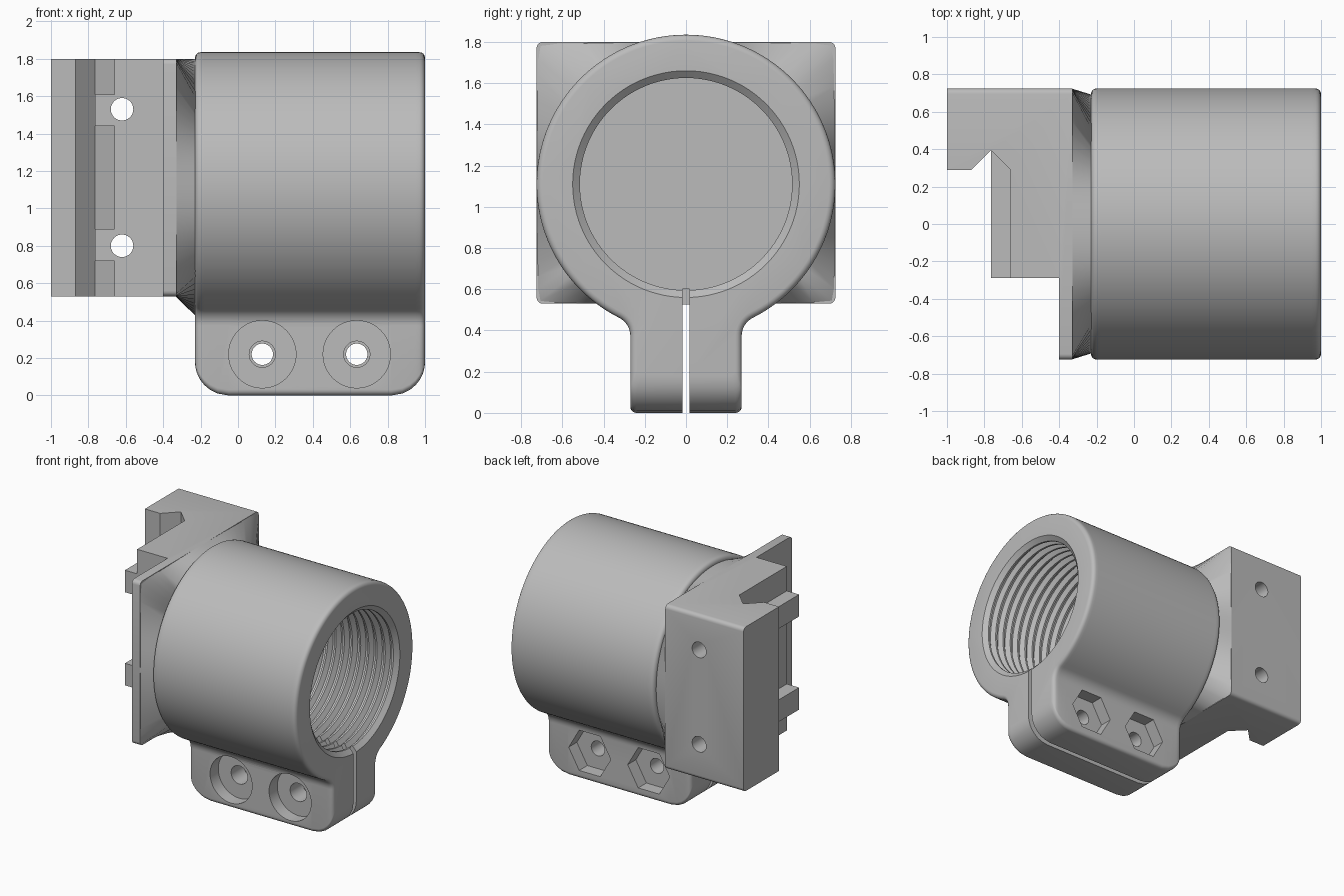
import bpy, bmesh
from math import sin, cos, pi, sqrt, atan2, radians
from mathutils import Matrix

if "Cube" in bpy.data.objects:
    bpy.data.objects.remove(bpy.data.objects["Cube"])

grey = bpy.data.materials.new("plain grey")
grey.use_nodes = True
grey.diffuse_color = (0.5, 0.5, 0.5, 1)
grey.node_tree.nodes["Principled BSDF"].inputs["Base Color"].default_value = (0.5, 0.5, 0.5, 1)

AXIS_Z = 1.11              # height of the tube axis
RADIUS = 0.725             # tube outer radius
X0, X1 = -0.23, 1.0        # tube ends
Z_LOW, Z_HIGH = 0.53, 1.80   # mount block height range


def finish(name, bm):
    bmesh.ops.recalc_face_normals(bm, faces=bm.faces)
    mesh = bpy.data.meshes.new(name)
    bm.to_mesh(mesh)
    bm.free()
    mesh.materials.append(grey)
    obj = bpy.data.objects.new(name, mesh)
    bpy.context.collection.objects.link(obj)
    return obj


def loft(name, rings):
    """Skin a list of equal-length point rings and cap both ends."""
    bm = bmesh.new()
    loops = [[bm.verts.new(p) for p in ring] for ring in rings]
    n = len(loops[0])
    for a, b in zip(loops, loops[1:]):
        for i in range(n):
            j = (i + 1) % n
            bm.faces.new((a[i], a[j], b[j], b[i]))
    bm.faces.new(loops[0])
    bm.faces.new(loops[-1])
    return finish(name, bm)


def box(name, low, high):
    bm = bmesh.new()
    bmesh.ops.create_cube(bm, size=1)
    for v in bm.verts:
        v.co = [lo if c < 0 else hi for c, lo, hi in zip(v.co, low, high)]
    return finish(name, bm)


def prism_y(name, x, z, radius, y0, y1, sides=48):
    """Prism along y; a six-sided one has points left and right."""
    bm = bmesh.new()
    place = (Matrix.Translation((x, (y0 + y1) / 2, z))
             @ Matrix.Rotation(pi / 2, 4, 'X') @ Matrix.Rotation(pi / 2, 4, 'Z'))
    bmesh.ops.create_cone(bm, cap_ends=True, segments=sides, radius1=radius,
                          radius2=radius, depth=y1 - y0, matrix=place)
    return finish(name, bm)


def circle_x(x, r, n=96):
    return [(x, r * cos(2 * pi * i / n), AXIS_Z + r * sin(2 * pi * i / n)) for i in range(n)]


def cut(obj, cutters):
    for c in cutters:
        c.hide_render = True
        mod = obj.modifiers.new("cut", 'BOOLEAN')
        mod.operation, mod.solver, mod.object = 'DIFFERENCE', 'EXACT', c
    bpy.context.view_layer.update()
    graph = bpy.context.evaluated_depsgraph_get()
    mesh = bpy.data.meshes.new_from_object(obj.evaluated_get(graph))
    obj.modifiers.clear()
    obj.data = mesh


# Clamp body: round tube blended into a lug with rounded lower corners
def round_drop(s, r):
    return r - sqrt(r * r - (r - s) ** 2) if s < r else 0


def body_section(x):
    s = min(x - X0, X1 - x)
    d, low = round_drop(s, 0.03), round_drop(s, 0.18)
    r, w, fillet, edge = RADIUS - d, 0.27 - d, 0.1 + d, 0.03
    cy = w + fillet
    drop = sqrt((r + fillet) ** 2 - cy ** 2)
    half = []
    end = atan2(-drop, cy)
    for i in range(61):
        a = pi / 2 + (end - pi / 2) * i / 60
        half.append((r * cos(a), AXIS_Z + r * sin(a)))
    start = atan2(drop, -cy)
    for i in range(1, 9):
        a = start + (pi - start) * i / 8
        half.append((cy + fillet * cos(a), AXIS_Z - drop + fillet * sin(a)))
    for i in range(6):
        a = -pi / 2 * i / 5
        half.append((w - edge + edge * cos(a), low + edge + edge * sin(a)))
    half += [(-y, z) for y, z in reversed(half[1:])]
    return [(x, y, z) for y, z in half]


steps = [0, .002, .009, .018, .03, .05, .08, .12, .18]
stations = [X0 + s for s in steps] + [X1 - s for s in reversed(steps)]
body = loft("clamp_body", [body_section(x) for x in stations])

# Threaded bore and clamp slit
profile = [(1.1, 0.55), (X1, 0.55)]
for i in range(16):
    x = 0.97 - 0.07 * i
    profile += [(x, 0.515), (x - 0.015, 0.515), (x - 0.035, 0.55), (x - 0.05, 0.55)]
profile += [(-0.15, 0.515), (-0.2, 0.515)]
bore = loft("bore_cutter", [circle_x(x, r) for x, r in profile])
slit = box("slit_cutter", (-0.33, -0.018, -0.1), (1.1, 0.018, 0.6))
cutters = [bore, slit]

# Screw pockets in front, nut pockets behind
for x in (0.13, 0.635):
    cutters += [prism_y("screw_pocket_cutter", x, 0.22, 0.18, -0.5, -0.17),
                prism_y("screw_hole_cutter", x, 0.22, 0.07, -0.3, 0),
                prism_y("nut_hole_cutter", x, 0.22, 0.057, -0.01, 0.3),
                prism_y("nut_pocket_cutter", x, 0.22, 0.18, 0.17, 0.5, 6)]
cut(body, cutters)

# Neck: blends the rectangular mount into the round tube
up, down = Z_HIGH - AXIS_Z, AXIS_Z - Z_LOW
corners = [atan2(-down, RADIUS), atan2(up, RADIUS), atan2(up, -RADIUS),
           atan2(-down, -RADIUS) + 2 * pi, atan2(-down, RADIUS) + 2 * pi]
square, ring = [], []
for a0, a1 in zip(corners, corners[1:]):
    for i in range(24):
        a = a0 + (a1 - a0) * i / 24
        c, s = cos(a), sin(a)
        reach = min(RADIUS / max(abs(c), 1e-6), (up if s > 0 else down) / max(abs(s), 1e-6))
        if i == 0:
            reach *= 0.985
        square.append((-0.335, reach * c, AXIS_Z + reach * s))
        ring.append((-0.222, 0.69 * c, AXIS_Z + 0.69 * s))
neck = loft("neck", [square, ring])
cut(neck, [slit])

# Mount block with a V-groove for a rail
outline = [(-1, .725), (-1, .29), (-.87, .29), (-.765, .395), (-.66, .29),
           (-.66, -.29), (-.4, -.29), (-.4, -.725), (-.33, -.725), (-.33, .725)]
bm = bmesh.new()
base = bm.faces.new([bm.verts.new((x, y, Z_LOW)) for x, y in outline])
grown = bmesh.ops.extrude_face_region(bm, geom=[base])["geom"]
bmesh.ops.translate(bm, vec=(0, 0, Z_HIGH - Z_LOW),
                    verts=[g for g in grown if isinstance(g, bmesh.types.BMVert)])
long_edges = [e for e in bm.edges
              if all(abs(v.co.y) > 0.72 for v in e.verts)
              and abs(e.verts[0].co.x - e.verts[1].co.x) > 0.01
              and e.verts[0].co.y * e.verts[1].co.y > 0]
bmesh.ops.bevel(bm, geom=long_edges, offset=0.03, segments=4, profile=0.5, affect='EDGES')
mount = finish("mount_block", bm)

# Rail keys and the bolt holes through them
bolts = [prism_y("bolt_cutter", -0.62, z, 0.06, -1, 1) for z in (0.80, 1.53)]
cut(mount, bolts)
parts = [body, neck, mount]
for label, z in (("lower", 0.72), ("upper", 1.44)):
    key = box(label + "_rail_key", (-0.765, -0.29, z), (-0.66, 0.39, z + 0.17))
    cut(key, bolts)
    parts.append(key)

for c in cutters + bolts:
    bpy.data.objects.remove(c)

bpy.ops.object.select_all(action='DESELECT')
for p in parts:
    p.select_set(True)
bpy.context.view_layer.objects.active = body
bpy.ops.object.shade_smooth_by_angle(angle=radians(30))
